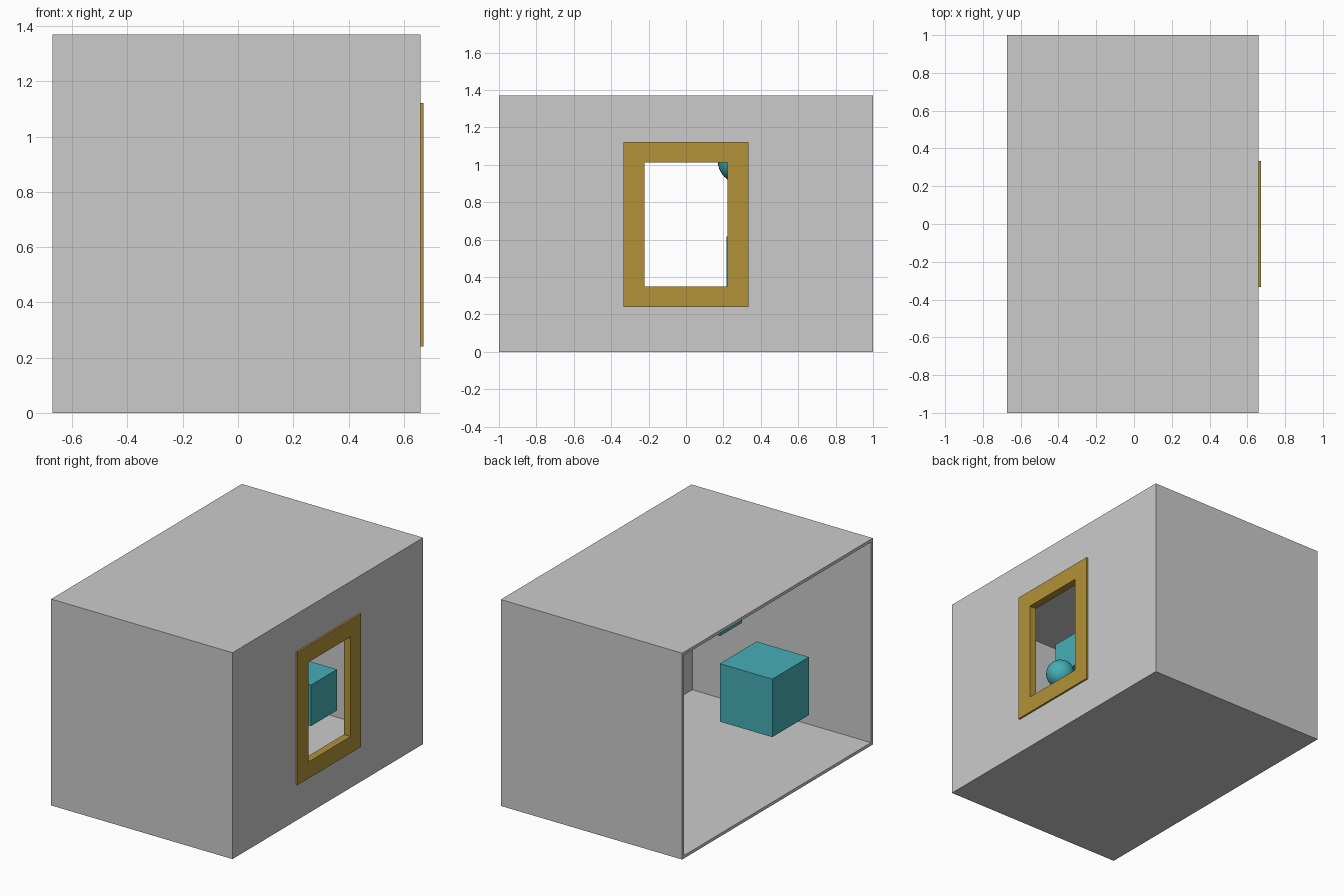
import bpy, bmesh
from mathutils import Matrix

if "Cube" in bpy.data.objects:
    bpy.data.objects.remove(bpy.data.objects["Cube"])


def material(name, color):
    m = bpy.data.materials.new(name)
    m.diffuse_color = color
    m.use_nodes = True
    m.node_tree.nodes["Principled BSDF"].inputs["Base Color"].default_value = m.diffuse_color
    return m


teal = material("teal", (0.06, 0.42, 0.47, 1))
gold = material("gold", (0.45, 0.29, 0.04, 1))


def finish(name, bm, mat=None):
    me = bpy.data.meshes.new(name)
    bm.to_mesh(me)
    bm.free()
    ob = bpy.data.objects.new(name, me)
    bpy.context.collection.objects.link(ob)
    if mat:
        me.materials.append(mat)
    return ob


def box(bm, lo, hi):
    size = [b - a for a, b in zip(lo, hi)]
    mid = [(a + b) / 2 for a, b in zip(lo, hi)]
    bmesh.ops.create_cube(bm, size=1, matrix=Matrix.Translation(mid) @ Matrix.Diagonal((*size, 1)))


def block(name, lo, hi, mat=None):
    bm = bmesh.new()
    box(bm, lo, hi)
    return finish(name, bm, mat)


def panel_with_hole(name, x, y_out, z_out, y_in, z_in, mat=None):
    """Upright panel facing x with a rectangular opening, as one closed mesh."""
    bm = bmesh.new()
    rings = []
    for px in x:
        for hy, (z0, z1) in ((y_out, z_out), (y_in, z_in)):
            rings.append([bm.verts.new((px, py, pz)) for py, pz in
                          ((-hy, z0), (hy, z0), (hy, z1), (-hy, z1))])
    back_out, back_in, front_out, front_in = rings
    for a, b in ((back_out, back_in), (back_in, front_in),
                 (front_in, front_out), (front_out, back_out)):
        for i in range(4):
            j = (i + 1) % 4
            bm.faces.new((a[i], a[j], b[j], b[i]))
    bmesh.ops.recalc_face_normals(bm, faces=bm.faces)
    return finish(name, bm, mat)


def ball(name, center, radius):
    bm = bmesh.new()
    bmesh.ops.create_uvsphere(bm, u_segments=32, v_segments=16, radius=radius,
                              matrix=Matrix.Translation(center))
    for f in bm.faces:
        f.smooth = True
    return finish(name, bm, teal)


# Room shell, open on the left (-x) side
X0, X1, H, T = -0.672, 0.66, 1.37, 0.02
block("floor", (X0, -1, 0), (X1, 1, T))
block("ceiling", (X0, -1, H - T), (X1, 1, H))
for name, y in (("front_wall", -1), ("back_wall", 1 - T)):
    block(name, (X0, y, T), (X1, y + T, H - T))
panel_with_hole("window_wall", (X1 - T, X1), 1 - T, (T, H - T), 0.23, (0.34, 1.02))

# Window frame straddling the wall
panel_with_hole("window_frame", (0.622, 0.672), 0.333, (0.24, 1.122), 0.222, (0.35, 1.012), gold)

# Floating cubes: near minimum corner and edge length
for name, (x, y, z), s in (("large_cube", (-0.35, -0.79, 0.19), 0.385),
                           ("medium_cube", (0.113, 0.217, 0.345), 0.272),
                           ("small_cube", (-0.036, -0.538, 0.815), 0.232)):
    block(name, (x, y, z), (x + s, y + s, z + s), teal)

# Floating balls
ball("upper_ball", (0.27, 0.29, 1.02), 0.12)
ball("lower_ball", (0.30, -0.365, 0.72), 0.09)
